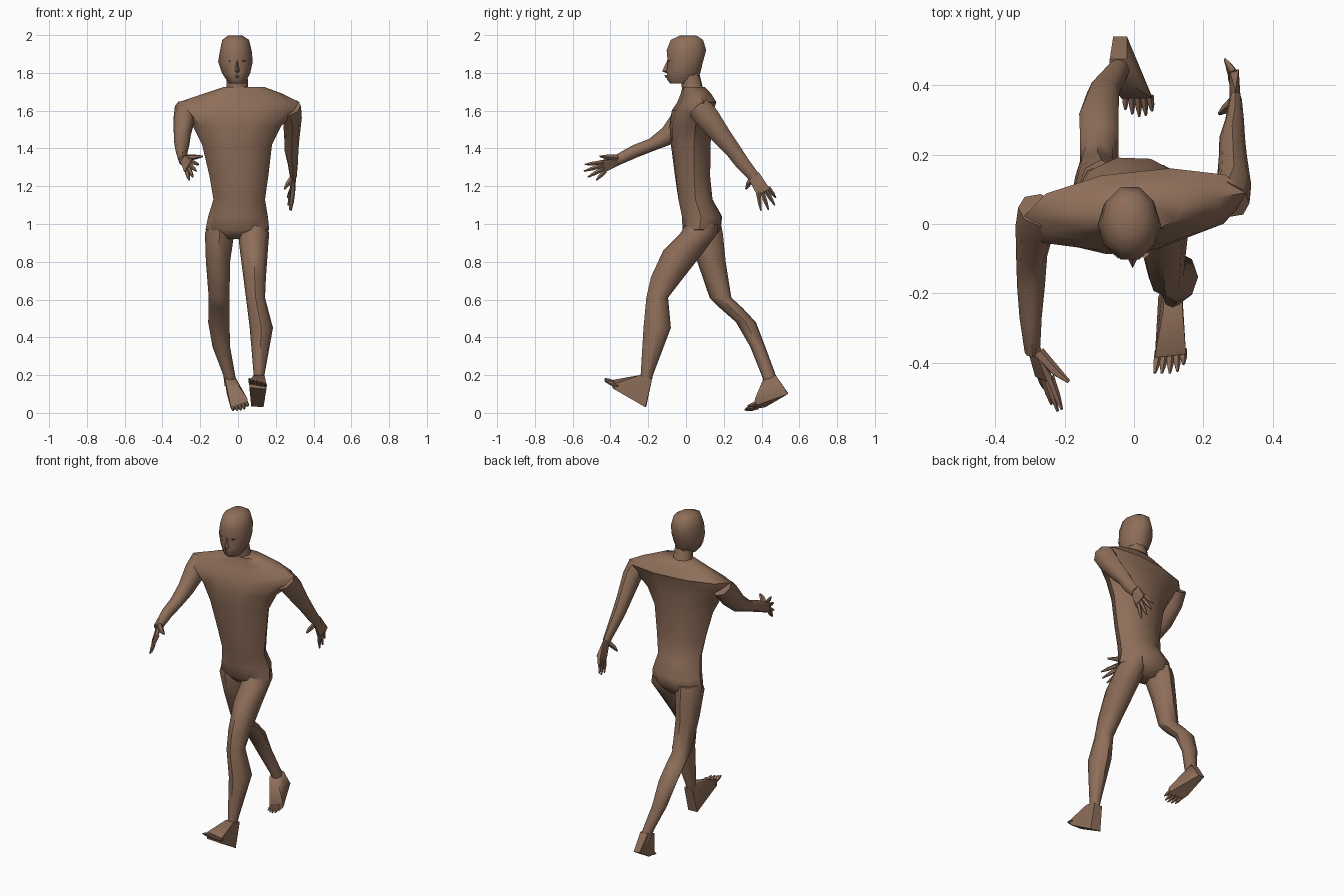
import bpy, bmesh, math
from mathutils import Vector as V

skin = bpy.data.materials.new("skin")
skin.diffuse_color = (0.27, 0.155, 0.1, 1)


def finish(name, bm):
    bmesh.ops.recalc_face_normals(bm, faces=bm.faces)
    me = bpy.data.meshes.new(name)
    bm.to_mesh(me)
    bm.free()
    ob = bpy.data.objects.new(name, me)
    bpy.context.collection.objects.link(ob)
    me.materials.append(skin)
    bpy.ops.object.select_all(action='DESELECT')
    ob.select_set(True)
    bpy.context.view_layer.objects.active = ob
    bpy.ops.object.shade_smooth_by_angle(angle=math.radians(48))
    return ob


def skin_rings(bm, rings):
    """Bridge equal rings of points and cap both ends."""
    vs = [[bm.verts.new(p) for p in r] for r in rings]
    n = len(vs[0])
    for a, b in zip(vs, vs[1:]):
        for i in range(n):
            bm.faces.new((a[i], a[(i + 1) % n], b[(i + 1) % n], b[i]))
    bm.faces.new(vs[0])
    bm.faces.new(vs[-1])


def slices(name, rows, n=8, yaw=None):
    """Loft level slices: z, x min, x max, y min, y max."""
    rings = []
    for k, (z, x0, x1, y0, y1) in enumerate(rows):
        cx, cy, w, d = (x0 + x1) / 2, (y0 + y1) / 2, (x1 - x0) / 2, (y1 - y0) / 2
        s = math.tan(math.radians(yaw[k])) if yaw else 0
        rings.append([(cx + w * math.cos(t), cy + d * math.sin(t) + s * w * math.cos(t), z)
                      for t in (2 * math.pi * i / n for i in range(n))])
    bm = bmesh.new()
    skin_rings(bm, rings)
    return finish(name, bm)


def tube(bm, path, n=8):
    """Loft rings square to a path: point, half width across x, half depth."""
    pts = [V(p[:3]) for p in path]
    rings = []
    for i, p in enumerate(pts):
        t = (pts[min(i + 1, len(pts) - 1)] - pts[max(i - 1, 0)]).normalized()
        u = V((1, 0, 0)) - t * t.x
        u.normalize()
        v = t.cross(u)
        w, d = path[i][3:]
        rings.append([p + u * w * math.cos(a) + v * d * math.sin(a)
                      for a in (2 * math.pi * k / n for k in range(n))])
    skin_rings(bm, rings)


def hull(bm, pts):
    vs = [bm.verts.new(p) for p in pts]
    r = bmesh.ops.convex_hull(bm, input=vs)
    junk = [g for g in r["geom_interior"] + r["geom_unused"] if isinstance(g, bmesh.types.BMVert)]
    bmesh.ops.delete(bm, geom=list(set(junk)), context='VERTS')


def digits(bm, base_a, base_b, tips, r):
    """Tapered fingers or toes spread along a knuckle line."""
    a, b = V(base_a), V(base_b)
    for i, tip in enumerate(tips):
        p, q = a.lerp(b, i / (len(tips) - 1)), V(tip)
        m = p.lerp(q, 0.6)
        tube(bm, [(*p, r, r), (*m, r * .8, r * .8), (*q, r * .3, r * .3)], 5)


# torso with twisted shoulders
slices("torso", [
    (0.92, -0.10, 0.08, 0.03, 0.14), (0.97, -0.172, 0.165, -0.02, 0.185),
    (1.04, -0.158, 0.158, -0.025, 0.195), (1.13, -0.13, 0.143, -0.045, 0.145),
    (1.25, -0.15, 0.16, -0.06, 0.13), (1.42, -0.19, 0.18, -0.08, 0.13),
    (1.52, -0.24, 0.23, -0.085, 0.135), (1.60, -0.325, 0.32, -0.07, 0.14),
    (1.645, -0.315, 0.325, -0.04, 0.155), (1.69, -0.18, 0.235, -0.025, 0.13),
    (1.725, -0.075, 0.14, -0.02, 0.10)],
    10, [-4, -4, -2, 0, 3, 5, 6, 6, 6, 6, 4])

# neck and head
slices("neck", [(1.64, -0.08, 0.08, -0.02, 0.14), (1.70, -0.06, 0.055, -0.02, 0.095),
                (1.80, -0.06, 0.05, -0.03, 0.07)])
slices("head", [
    (1.745, -0.045, 0.035, -0.088, 0.02), (1.765, -0.063, 0.048, -0.105, 0.062),
    (1.80, -0.085, 0.065, -0.106, 0.08), (1.86, -0.105, 0.078, -0.102, 0.095),
    (1.92, -0.095, 0.072, -0.108, 0.112), (1.975, -0.083, 0.058, -0.085, 0.095),
    (1.999, -0.05, 0.02, -0.03, 0.055)], 10)
bm = bmesh.new()
hull(bm, [(-0.005, -0.095, 1.875), (-0.02, -0.095, 1.81), (0.012, -0.095, 1.81),
          (-0.004, -0.127, 1.808), (-0.004, -0.1, 1.798)])
finish("nose", bm)
bm = bmesh.new()
hull(bm, [(-0.03, -0.09, 1.785), (0.02, -0.09, 1.785), (-0.005, -0.113, 1.79), (-0.005, -0.112, 1.777),
          (-0.005, -0.09, 1.77)])
finish("lips", bm)
for side, x in (("right", -0.045), ("left", 0.03)):
    bm = bmesh.new()
    hull(bm, [(x - 0.018, -0.085, 1.863), (x + 0.018, -0.085, 1.863), (x, -0.1, 1.868),
              (x, -0.098, 1.858), (x, -0.08, 1.863)])
    finish(side + "_eye", bm)

# legs
slices("left_leg", [
    (1.00, 0.02, 0.15, 0.00, 0.17), (0.95, 0.00, 0.165, -0.03, 0.165),
    (0.86, 0.01, 0.158, -0.12, 0.10), (0.72, 0.028, 0.148, -0.185, -0.01),
    (0.61, 0.042, 0.143, -0.21, -0.095), (0.45, 0.062, 0.185, -0.225, -0.08),
    (0.20, 0.083, 0.14, -0.24, -0.175), (0.13, 0.08, 0.14, -0.25, -0.19)])
slices("right_leg", [
    (1.00, -0.16, -0.03, 0.02, 0.185), (0.95, -0.175, -0.02, 0.01, 0.195),
    (0.80, -0.17, -0.042, 0.06, 0.21), (0.61, -0.155, -0.045, 0.125, 0.24),
    (0.555, -0.155, -0.045, 0.18, 0.30), (0.48, -0.158, -0.045, 0.265, 0.37),
    (0.35, -0.135, -0.042, 0.34, 0.42), (0.20, -0.078, -0.015, 0.40, 0.475),
    (0.14, -0.07, -0.01, 0.42, 0.50)])

# feet with toes
bm = bmesh.new()
hull(bm, [(0.083, -0.18, 0.18), (0.138, -0.18, 0.18), (0.085, -0.245, 0.2), (0.14, -0.245, 0.2),
          (0.07, -0.21, 0.035), (0.135, -0.215, 0.03), (0.06, -0.39, 0.135), (0.15, -0.38, 0.125),
          (0.06, -0.385, 0.175), (0.15, -0.375, 0.155)])
digits(bm, (0.07, -0.37, 0.155), (0.14, -0.36, 0.142),
       [(0.06, -0.43, 0.182), (0.08, -0.43, 0.175), (0.103, -0.43, 0.17), (0.125, -0.425, 0.165), (0.143, -0.405, 0.155)], 0.013)
finish("left_foot", bm)
bm = bmesh.new()
hull(bm, [(-0.07, 0.41, 0.18), (-0.015, 0.405, 0.17), (-0.07, 0.475, 0.2), (-0.02, 0.475, 0.2),
          (-0.06, 0.54, 0.105), (-0.02, 0.54, 0.10), (-0.04, 0.42, 0.03), (-0.035, 0.36, 0.02),
          (0.055, 0.36, 0.035), (0.05, 0.365, 0.075), (-0.03, 0.365, 0.045)])
digits(bm, (0.045, 0.37, 0.05), (-0.025, 0.38, 0.03),
       [(0.052, 0.325, 0.035), (0.034, 0.313, 0.02), (0.015, 0.31, 0.015), (-0.005, 0.317, 0.013), (-0.025, 0.33, 0.013)], 0.012)
finish("right_foot", bm)

# arms
bm = bmesh.new()
tube(bm, [(-0.27, 0.04, 1.615, 0.065, 0.06), (-0.285, -0.01, 1.555, 0.057, 0.07),
          (-0.295, -0.09, 1.47, 0.045, 0.052), (-0.297, -0.18, 1.42, 0.04, 0.034),
          (-0.298, -0.27, 1.385, 0.032, 0.034), (-0.293, -0.37, 1.335, 0.022, 0.028)])
finish("right_arm", bm)
bm = bmesh.new()
tube(bm, [(0.27, 0.07, 1.615, 0.065, 0.065), (0.288, 0.115, 1.56, 0.05, 0.065),
          (0.285, 0.20, 1.45, 0.04, 0.05), (0.283, 0.25, 1.39, 0.037, 0.042),
          (0.29, 0.30, 1.32, 0.027, 0.038), (0.293, 0.36, 1.25, 0.018, 0.03)])
finish("left_arm", bm)

# hands: palm, four fingers, thumb
bm = bmesh.new()
hull(bm, [(-0.31, -0.35, 1.345), (-0.27, -0.355, 1.345), (-0.29, -0.355, 1.37), (-0.29, -0.355, 1.31),
          (-0.25, -0.455, 1.335), (-0.232, -0.45, 1.335), (-0.285, -0.44, 1.275), (-0.262, -0.435, 1.272)])
digits(bm, (-0.243, -0.44, 1.327), (-0.272, -0.427, 1.282),
       [(-0.208, -0.535, 1.315), (-0.22, -0.54, 1.28), (-0.238, -0.52, 1.248), (-0.258, -0.475, 1.232)], 0.013)
tube(bm, [(-0.275, -0.37, 1.35, 0.018, 0.018), (-0.225, -0.425, 1.355, 0.015, 0.013),
          (-0.188, -0.455, 1.358, 0.006, 0.005)], 5)
finish("right_hand", bm)
bm = bmesh.new()
hull(bm, [(0.308, 0.35, 1.26), (0.275, 0.35, 1.26), (0.292, 0.325, 1.25), (0.292, 0.385, 1.275),
          (0.302, 0.375, 1.155), (0.278, 0.375, 1.155), (0.302, 0.445, 1.185), (0.275, 0.445, 1.185)])
digits(bm, (0.29, 0.382, 1.17), (0.288, 0.435, 1.192),
       [(0.28, 0.397, 1.07), (0.273, 0.437, 1.075), (0.265, 0.47, 1.10), (0.262, 0.475, 1.14)], 0.013)
tube(bm, [(0.285, 0.35, 1.24, 0.016, 0.018), (0.262, 0.33, 1.21, 0.013, 0.013),
          (0.246, 0.318, 1.185, 0.005, 0.005)], 5)
finish("left_hand", bm)
